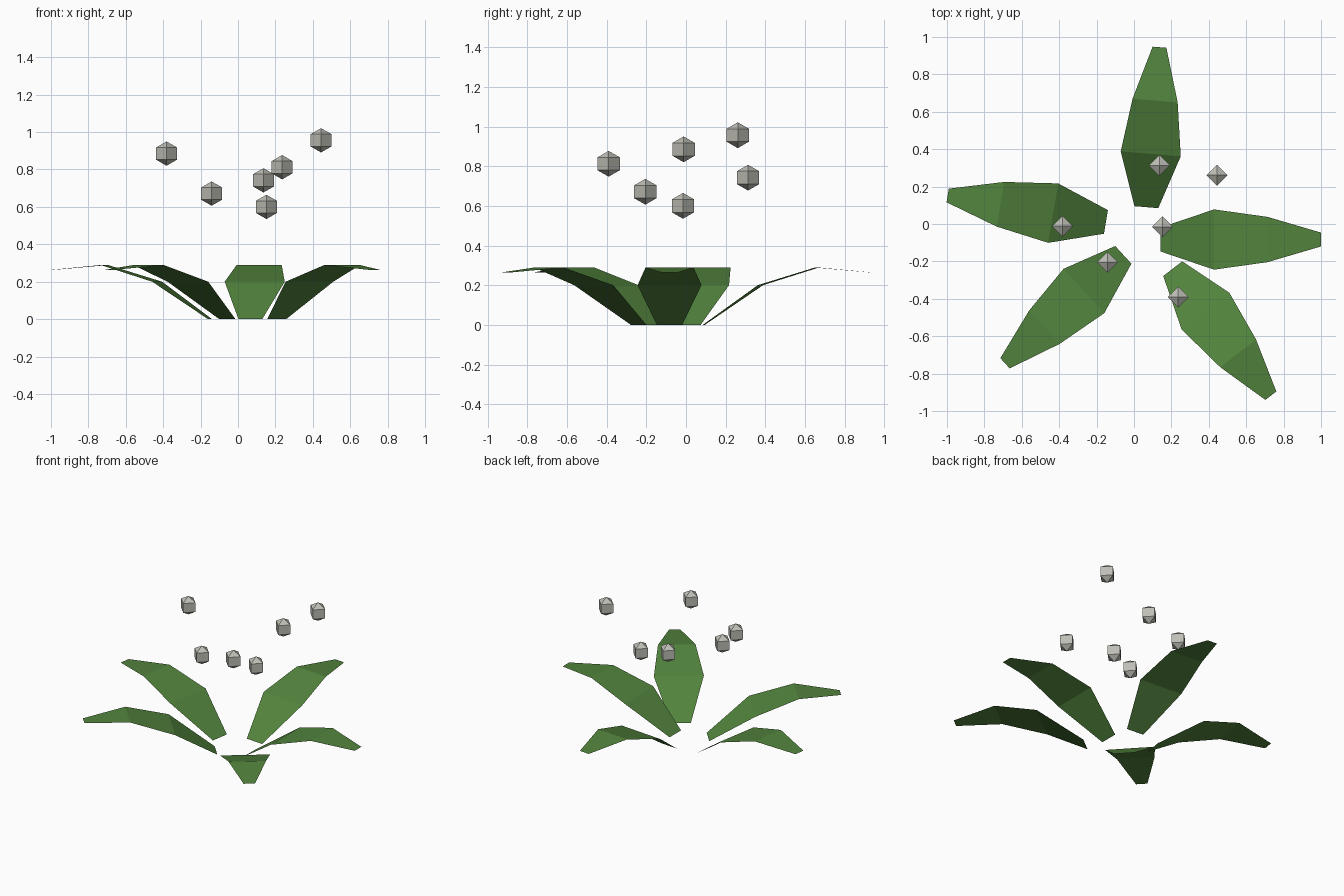
import bpy, bmesh, math
from mathutils import Matrix, Vector

if "Cube" in bpy.data.objects:
    bpy.data.objects.remove(bpy.data.objects["Cube"])


def material(name, rgb):
    m = bpy.data.materials.new(name)
    m.diffuse_color = (*rgb, 1)
    m.use_nodes = True
    m.node_tree.nodes["Principled BSDF"].inputs["Base Color"].default_value = m.diffuse_color
    return m


green = material("leaf green", (0.085, 0.23, 0.047))
grey = material("pale grey", (0.52, 0.52, 0.47))


def add_object(name, bm, mat, matrix):
    mesh = bpy.data.meshes.new(name)
    bm.to_mesh(mesh)
    bm.free()
    mesh.materials.append(mat)
    ob = bpy.data.objects.new(name, mesh)
    ob.matrix_world = matrix
    bpy.context.collection.objects.link(ob)


# Leaf profile: distance along the leaf, half width, height
PROFILE = [(0, 0.064, 0), (0.286, 0.161, 0.2), (0.572, 0.121, 0.289), (0.858, 0.037, 0.263)]


def leaf(x, y, angle):
    bm = bmesh.new()
    rows = [[bm.verts.new((d, s * w, z)) for s in (-1, 1)] for d, w, z in PROFILE]
    for a, b in zip(rows, rows[1:]):
        bm.faces.new((a[0], b[0], b[1], a[1]))
    add_object("leaf", bm, green,
               Matrix.Translation((x, y, 0)) @ Matrix.Rotation(math.radians(angle), 4, 'Z'))


# Five leaves spreading from the middle
for x, y, angle in [(0.142, -0.083, 0), (0.066, 0.09, 85.3), (-0.15, 0.011, 170.5),
                    (-0.057, -0.165, 222.5), (0.207, -0.239, -52.3)]:
    leaf(x, y, angle)

# Six floating low-poly beads above the leaves
for pos in [(-0.382, -0.012, 0.885), (-0.141, -0.205, 0.671), (0.152, -0.015, 0.6),
            (0.136, 0.313, 0.742), (0.236, -0.39, 0.812), (0.444, 0.261, 0.956)]:
    bm = bmesh.new()
    bmesh.ops.create_uvsphere(bm, u_segments=4, v_segments=3, radius=0.065)
    add_object("floating_bead", bm, grey, Matrix.Translation(Vector(pos)))
